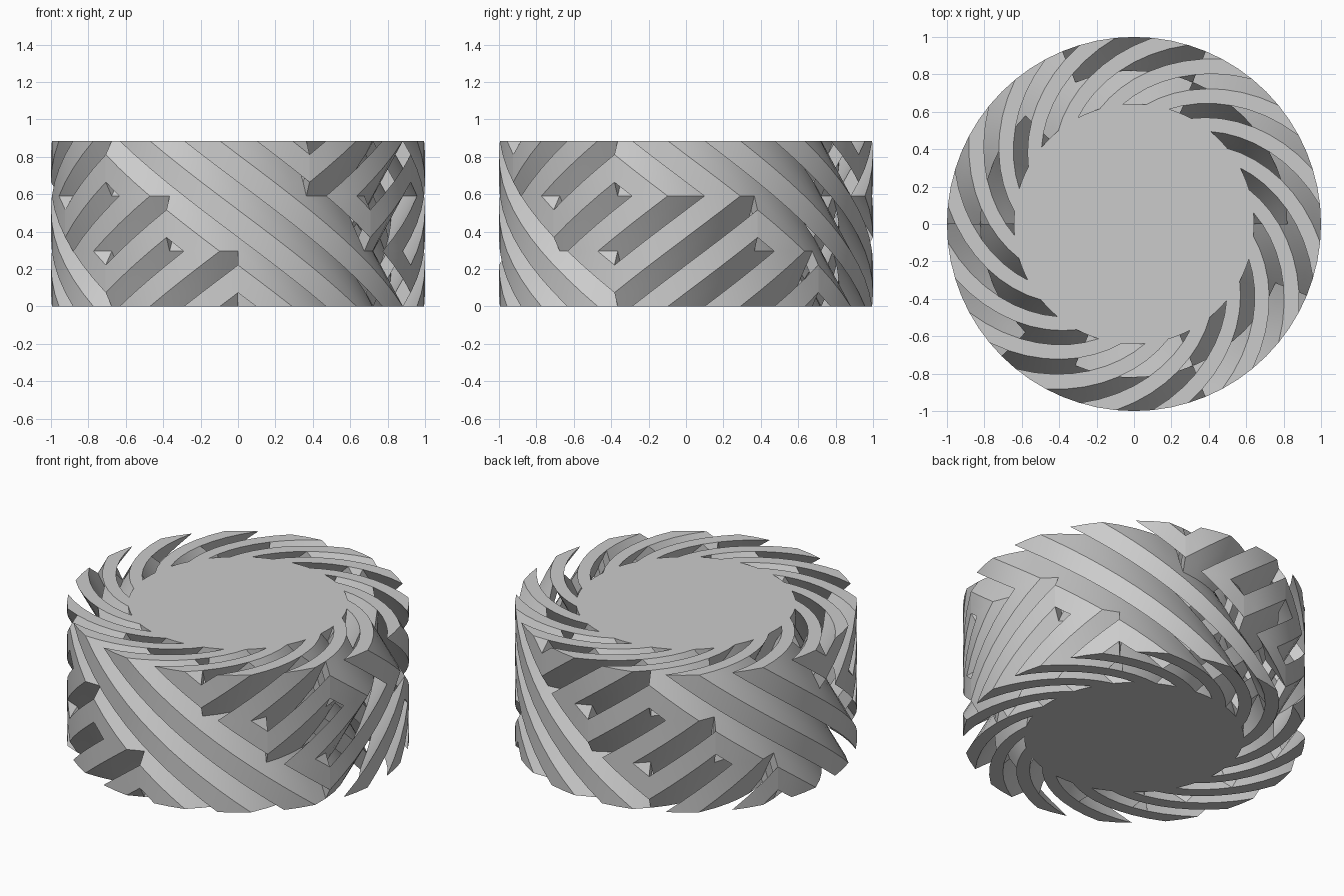
import bpy
import bmesh
import math
from mathutils import Vector

old = bpy.data.objects.get("Cube")
if old:
    bpy.data.objects.remove(old)

HEIGHT = 0.886
CORE_R = 0.64
RIM_R = 1.0
COLUMNS = 16

# Lean of the blades in each cell: rings from core to rim, rows from the bottom
RINGS = [
    ["ABBAAABBBAAABBAA",
     "BBAAABBBAAABBAAA",
     "BAAABBBAAABBAAAB"],
    ["AAABBBAAABBAAABB",
     "AABBBAAABBAAABBA",
     "ABBAAAABBAAABBAA"],
]
ROW_COUNT = 3

# Single grey material
grey = bpy.data.materials.new("plain grey")
grey.use_nodes = True
tone = (0.6, 0.6, 0.6, 1)
grey.diffuse_color = tone
grey.node_tree.nodes["Principled BSDF"].inputs["Base Color"].default_value = tone


def finish(bm, name):
    mesh = bpy.data.meshes.new(name)
    bm.to_mesh(mesh)
    bm.free()
    mesh.materials.append(grey)
    obj = bpy.data.objects.new(name, mesh)
    bpy.context.collection.objects.link(obj)
    bpy.ops.object.select_all(action="DESELECT")
    obj.select_set(True)
    bpy.context.view_layer.objects.active = obj
    bpy.ops.object.shade_smooth_by_angle(angle=math.radians(30))
    return obj


def cut(bm, point, normal, trim=False):
    geom = bm.verts[:] + bm.edges[:] + bm.faces[:]
    result = bmesh.ops.bisect_plane(bm, geom=geom, dist=1e-5, plane_co=point,
                                    plane_no=normal, clear_outer=trim)
    if trim:
        rim = [e for e in result["geom_cut"] if isinstance(e, bmesh.types.BMEdge)]
        bmesh.ops.contextual_create(bm, geom=rim)


def diagonal_slab(low):
    """Unit cell trimmed to a slab square to its long diagonal."""
    bm = bmesh.new()
    bmesh.ops.create_cube(bm, size=1)
    bmesh.ops.translate(bm, verts=bm.verts, vec=(0.5, 0.5, 0.5))
    diagonal = Vector((1, 1, 1))
    cut(bm, diagonal * (low + 0.5) / 3, diagonal, trim=True)
    cut(bm, diagonal * low / 3, -diagonal, trim=True)
    # Fine cuts so the slab can bend
    for axis in range(3):
        normal = Vector((0, 0, 0))
        normal[axis] = 1
        for k in range(1, 4):
            cut(bm, normal * k / 4, normal)
    bm.verts.index_update()
    points = [v.co.copy() for v in bm.verts]
    faces = [[v.index for v in f.verts] for f in bm.faces]
    bm.free()
    return points, faces


def wrap(x, y, z):
    """Bend flat cells (around, outward, up) into the ring."""
    angle = -math.pi / 2 + x * math.tau / COLUMNS
    radius = CORE_R + (RIM_R - CORE_R) * y / len(RINGS)
    return (radius * math.cos(angle), radius * math.sin(angle),
            z * HEIGHT / ROW_COUNT)


# Swirling blades, mirrored top to bottom in the cells that lean the other way
slabs = [diagonal_slab(k + 0.25) for k in range(3)]
bm = bmesh.new()
for ring, rows in enumerate(RINGS):
    for row, leans in enumerate(rows):
        for column, lean in enumerate(leans):
            for points, faces in slabs:
                verts = []
                for p in points:
                    up = p.z if lean == "A" else 1 - p.z
                    verts.append(bm.verts.new(wrap(column + p.x, ring + p.y, row + up)))
                for face in faces:
                    bm.faces.new([verts[i] for i in face])
bmesh.ops.recalc_face_normals(bm, faces=bm.faces)

# Drop the doubled walls between joined cells, then weld
shared = {}
for face in bm.faces:
    key = frozenset(tuple(round(c * 2000) for c in v.co) for v in face.verts)
    shared.setdefault(key, []).append(face)
inside = [f for group in shared.values() if len(group) > 1 for f in group]
bmesh.ops.delete(bm, geom=inside, context="FACES")
bmesh.ops.remove_doubles(bm, verts=bm.verts, dist=1e-4)
finish(bm, "swirl_blades")

# Solid core
bm = bmesh.new()
bmesh.ops.create_cone(bm, cap_ends=True, segments=128, radius1=CORE_R + 0.002,
                      radius2=CORE_R + 0.002, depth=HEIGHT)
bmesh.ops.translate(bm, verts=bm.verts, vec=(0, 0, HEIGHT / 2))
finish(bm, "core")
